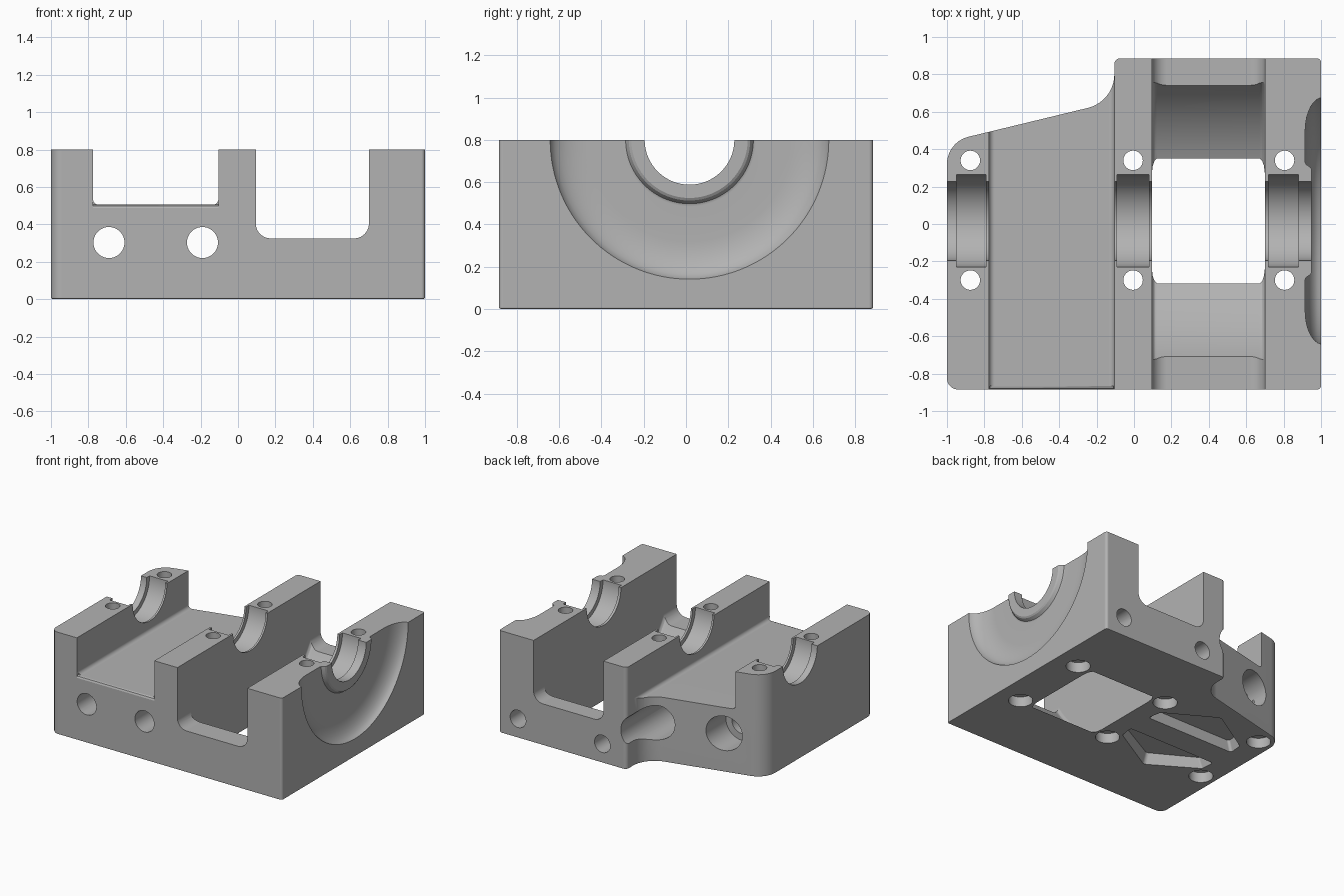
import bpy, bmesh, math
from mathutils import Vector

if "Cube" in bpy.data.objects:
    bpy.data.objects.remove(bpy.data.objects["Cube"], do_unlink=True)

BORE_Y, TOP = 0.0165, 0.8

metal = bpy.data.materials.new("machined grey")
metal.use_nodes = True
grey = (0.448, 0.448, 0.448, 1)
metal.diffuse_color = grey
metal.node_tree.nodes["Principled BSDF"].inputs["Base Color"].default_value = grey


def rounded(corners, steps=10):
    """Polygon from (a, b, radius) corners, each rounded by its radius."""
    out = []
    for i, (a, b, r) in enumerate(corners):
        p = Vector((a, b))
        if r == 0:
            out.append(p)
            continue
        u = (Vector(corners[i - 1][:2]) - p).normalized()
        v = (Vector(corners[(i + 1) % len(corners)][:2]) - p).normalized()
        half = u.angle(v) / 2
        centre = p + (u + v).normalized() * (r / math.sin(half))
        t = r / math.tan(half)
        start, end = p + u * t - centre, p + v * t - centre
        sweep = start.angle(end)
        for k in range(steps + 1):
            f = k / steps
            out.append(centre + (start * math.sin((1 - f) * sweep)
                                 + end * math.sin(f * sweep)) / math.sin(sweep))
    return out


def circle(a, b, r, n=40):
    return [(a + r * math.cos(math.tau * k / n), b + r * math.sin(math.tau * k / n))
            for k in range(n)]


def loft(name, rings):
    """Closed solid through a series of matching rings."""
    bm = bmesh.new()
    loops = [[bm.verts.new(p) for p in ring] for ring in rings]
    n = len(loops[0])
    for lo, hi in zip(loops, loops[1:]):
        for k in range(n):
            bm.faces.new((lo[k], lo[(k + 1) % n], hi[(k + 1) % n], hi[k]))
    bm.faces.new(loops[0])
    bm.faces.new(loops[-1])
    bmesh.ops.recalc_face_normals(bm, faces=bm.faces)
    mesh = bpy.data.meshes.new(name)
    bm.to_mesh(mesh)
    bm.free()
    ob = bpy.data.objects.new(name, mesh)
    bpy.context.collection.objects.link(ob)
    mesh.materials.append(metal)
    return ob


def prism(name, pts, axis, lo, hi):
    place = {"x": lambda a, b, c: (c, a, b),
             "y": lambda a, b, c: (a, c, b),
             "z": lambda a, b, c: (a, b, c)}[axis]
    return loft(name, [[place(a, b, c) for a, b in pts] for c in (lo, hi)])


def lathe(name, profile, n=128):
    """Solid of (x, radius) steps turned about the bearing axis."""
    return loft(name, [[(x, a, b) for a, b in circle(BORE_Y, TOP, r, n)]
                       for x, r in profile])


# Main block with a stepped, sloping back and a softened base edge
outline = rounded([(-1, -0.885, 0.06), (1, -0.885, 0.02), (1, 0.885, 0.02),
                   (-0.105, 0.885, 0.03), (-0.105, 0.655, 0.185), (-1, 0.4385, 0.15)])
block = prism("bearing_block", outline, "z", 0, TOP)
bm = bmesh.new()
bm.from_mesh(block.data)
base = [e for e in bm.edges if all(v.co.z < 0.001 for v in e.verts)]
bmesh.ops.bevel(bm, geom=base, offset=0.01, segments=2, affect="EDGES", profile=0.5)
bm.to_mesh(block.data)
bm.free()


def cut(cutter):
    cutter.hide_render = True
    mod = block.modifiers.new("cut", "BOOLEAN")
    mod.operation, mod.solver, mod.object = "DIFFERENCE", "EXACT", cutter
    bpy.context.view_layer.objects.active = block
    bpy.ops.object.modifier_apply(modifier=mod.name)
    bpy.data.objects.remove(cutter, do_unlink=True)


# Wide left channel and deep right channel, both running front to back
for x0, x1, floor, r in ((-0.775, -0.105, 0.505, 0.03), (0.095, 0.7, 0.325, 0.08)):
    cut(prism("channel", rounded([(x0, 1, 0), (x0, floor, r), (x1, floor, r), (x1, 1, 0)]),
              "y", -1.1, 1.1))

# Softened front lip of the left channel
cut(prism("lip", [(-0.95, 0.52), (-0.95, 0.485), (-0.885, 0.487), (-0.879, 0.499),
                  (-0.865, 0.505), (-0.865, 0.52)], "x", -0.775, -0.105))

# Round scoop that opens the right channel through the floor
ease = [(0.0, 0.84), (0.005, 0.853), (0.014, 0.862), (0.028, 0.867)]
cut(lathe("scoop", [(0.0955 + d, r) for d, r in ease]
          + [(0.6995 - d, r) for d, r in reversed(ease)]))

# Bearing bore with a wider seat in each wall
bore = [(-1.2, 0.212)]
for x0, x1 in ((-0.95, -0.79), (-0.09, 0.08), (0.72, 0.88)):
    bore += [(x0, 0.212), (x0, 0.247), (x1, 0.247), (x1, 0.212)]
cut(lathe("bore", bore + [(1.2, 0.212)]))

# Dished recess in the right face, leaving a raised rim round the bore
dish = [(0.95, 0.275), (0.943, 0.287), (0.92, 0.302), (0.915, 0.315), (0.915, 0.48)]
dish += [(1.01 - 0.095 * math.cos(a), 0.48 + 0.18 * math.sin(a))
         for a in (math.radians(12 * k) for k in range(1, 8))]
cut(lathe("dish", dish + [(1.06, 0.665)]))

# Vertical bolt holes, counterbored from below
for x in (-0.875, -0.005, 0.805):
    for y in (-0.3, 0.34):
        cut(prism("bolt_hole", circle(x, y, 0.052), "z", -0.1, 1))
        cut(prism("bolt_seat", circle(x, y, 0.087), "z", -0.1, 0.08))

# Long cross holes, widened at the back
for x in (-0.69, -0.19):
    cut(prism("cross_hole", circle(x, 0.303, 0.083), "y", -1.1, 1.1))
    cut(prism("cross_seat", circle(x, 0.303, 0.135), "y", 0.3, 1.1))

# Short blind holes in the back face
for x in (0.105, 0.835):
    cut(prism("blind_hole", circle(x, 0.15, 0.068), "y", 0.68, 1.1))

# Mirrored five-sided pockets under the left side, with tapered walls
for s in (-1, 1):
    rings = []
    for z, inset in ((-0.02, 0), (0.0, 0), (0.08, 0.03)):
        c = Vector((-0.44, 0.22))
        ring = rounded([(-0.05, 0.10, 0.02), (-0.07, 0.21, 0.02), (-0.45, 0.43, 0.04),
                        (-0.81, 0.21, 0.02), (-0.82, 0.10, 0.02)], 4)
        rings.append([((p - (p - c).normalized() * inset).x,
                       s * (p - (p - c).normalized() * inset).y, z) for p in ring])
    cut(loft("pocket", rings))

# Smooth curved surfaces, keep machined edges crisp
bpy.ops.object.select_all(action="DESELECT")
block.select_set(True)
bpy.context.view_layer.objects.active = block
bpy.ops.object.shade_smooth_by_angle(angle=math.radians(25))
weighted = block.modifiers.new("weighted_normals", "WEIGHTED_NORMAL")
weighted.keep_sharp = True
